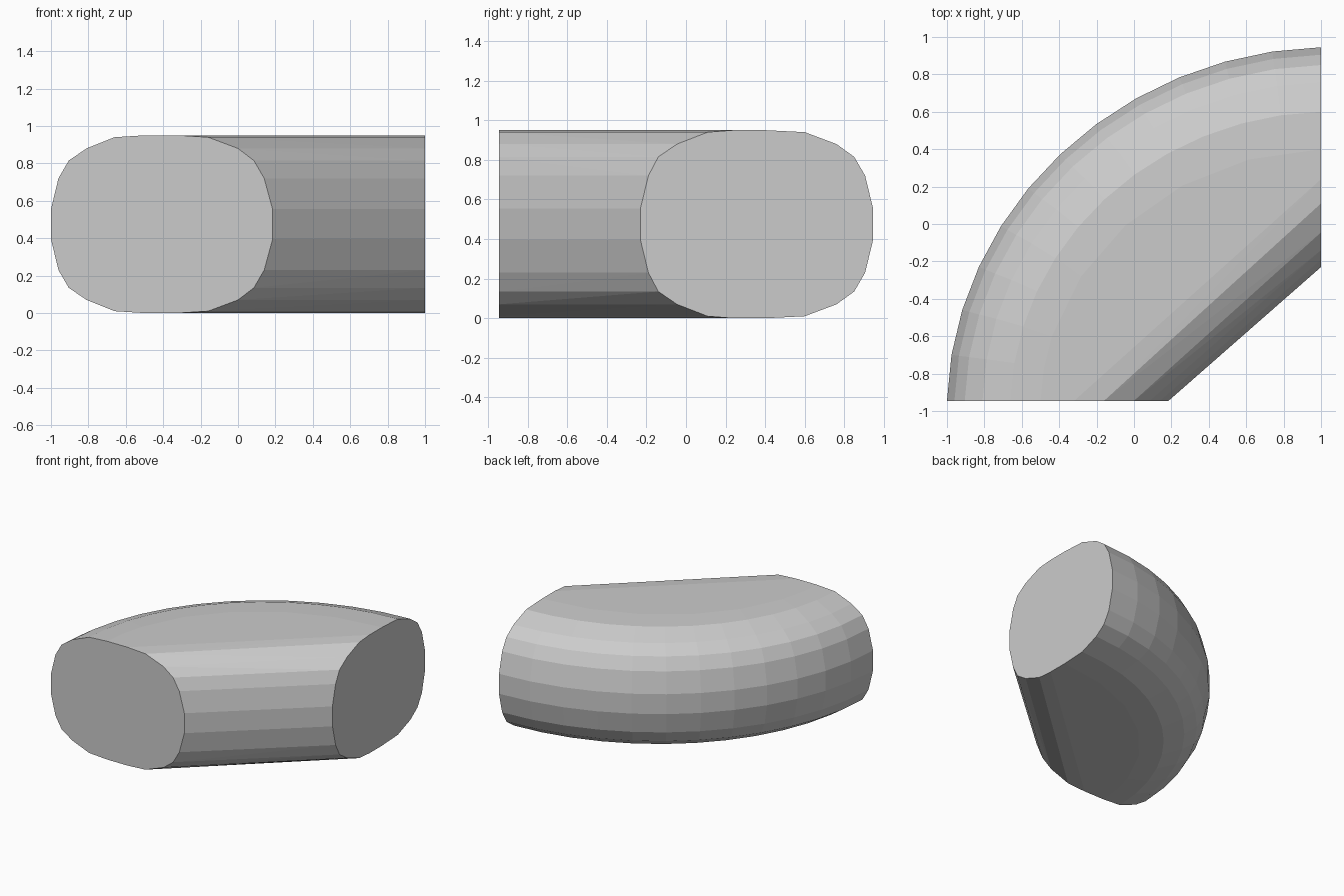
import bpy, bmesh, math

cube = bpy.data.objects.get("Cube")
if cube:
    bpy.data.objects.remove(cube, do_unlink=True)

# Plain grey material
grey = bpy.data.materials.new("light grey")
grey.use_nodes = True
colour = (0.6, 0.6, 0.6, 1)
grey.diffuse_color = colour
grey.node_tree.nodes["Principled BSDF"].inputs["Base Color"].default_value = colour

HEIGHT = 0.95
CENTRE = (1.0, -0.945)
# Upper half of the two end sections, as (radius at front, radius at side, height)
PROFILE = [(2.0, 1.89, 0.555), (1.96, 1.85, 0.72), (1.905, 1.795, 0.815),
           (1.81, 1.705, 0.88), (1.66, 1.545, 0.94), (1.5, 1.345, 0.95),
           (1.32, 1.185, 0.95), (1.16, 1.055, 0.94), (1.0, 0.9, 0.88),
           (0.915, 0.805, 0.815), (0.86, 0.755, 0.72), (0.815, 0.715, 0.555)]
SECTION = PROFILE + [(a, b, HEIGHT - z) for a, b, z in PROFILE]
STEPS = 12

# Sweep the section through a quarter turn and wrap it in a convex skin
bm = bmesh.new()
for i in range(STEPS + 1):
    t = math.pi / 2 * i / STEPS
    flatten = 1 - 0.014 * math.sin(2 * t)
    for a, b, z in SECTION:
        bm.verts.new((CENTRE[0] - a * flatten * math.cos(t),
                      CENTRE[1] + b * flatten * math.sin(t), z))
hull = bmesh.ops.convex_hull(bm, input=bm.verts)
unused = {g for g in hull["geom_interior"] + hull["geom_unused"]
          if isinstance(g, bmesh.types.BMVert)}
bmesh.ops.delete(bm, geom=list(unused), context="VERTS")
bmesh.ops.dissolve_limit(bm, angle_limit=math.radians(0.5),
                         verts=bm.verts, edges=bm.edges)
bmesh.ops.recalc_face_normals(bm, faces=bm.faces)

mesh = bpy.data.meshes.new("curved_bend")
bm.to_mesh(mesh)
bm.free()
mesh.materials.append(grey)
bend = bpy.data.objects.new("curved_bend", mesh)
bpy.context.collection.objects.link(bend)
